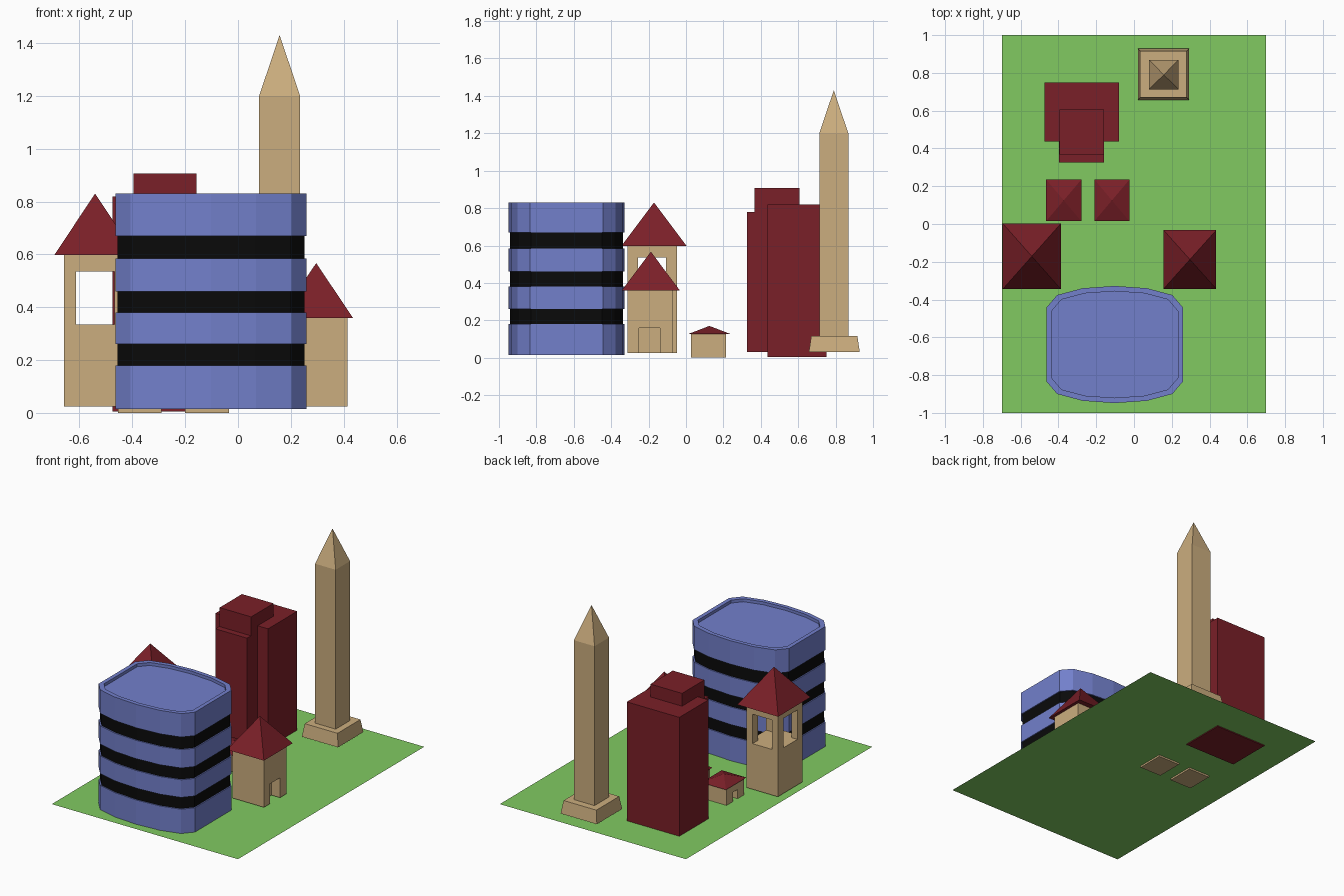
import bpy, bmesh

if "Cube" in bpy.data.objects:
    bpy.data.objects.remove(bpy.data.objects["Cube"])


def material(name, rgb):
    m = bpy.data.materials.new(name)
    m.diffuse_color = (*rgb, 1)
    m.use_nodes = True
    m.node_tree.nodes["Principled BSDF"].inputs["Base Color"].default_value = m.diffuse_color
    return m


GREEN = material("grass", (0.22, 0.59, 0.12))
TAN = material("sandstone", (0.60, 0.42, 0.21))
RED = material("dark_red", (0.195, 0.014, 0.021))
BLUE = material("blue", (0.17, 0.215, 0.60))
BLACK = material("black_glass", (0.003, 0.003, 0.003))


def loft(name, rings, mat):
    """Closed skin through rings of points; a one-point ring is an apex."""
    bm = bmesh.new()
    vs = [[bm.verts.new(p) for p in r] for r in rings]
    n = len(vs[0])
    for a, b in zip(vs, vs[1:]):
        for i in range(n):
            j = (i + 1) % n
            bm.faces.new((a[i], a[j], b[0]) if len(b) == 1 else (a[i], a[j], b[j], b[i]))
    bm.faces.new(vs[0][::-1])
    if len(vs[-1]) > 1:
        bm.faces.new(vs[-1])
    bmesh.ops.recalc_face_normals(bm, faces=bm.faces)
    me = bpy.data.meshes.new(name)
    bm.to_mesh(me)
    bm.free()
    me.materials.append(mat)
    ob = bpy.data.objects.new(name, me)
    bpy.context.collection.objects.link(ob)
    return ob


def rect(x0, x1, y0, y1, z, inset=0):
    i = inset
    return [(x0 + i, y0 + i, z), (x1 - i, y0 + i, z), (x1 - i, y1 - i, z), (x0 + i, y1 - i, z)]


def box(name, x0, x1, y0, y1, z0, z1, mat, taper=0):
    return loft(name, [rect(x0, x1, y0, y1, z0), rect(x0, x1, y0, y1, z1, taper)], mat)


def pyramid(name, x0, x1, y0, y1, z0, z1, mat):
    return loft(name, [rect(x0, x1, y0, y1, z0), [((x0 + x1) / 2, (y0 + y1) / 2, z1)]], mat)


def cut(ob, *dims):
    """Subtract a box from an object and discard the cutter."""
    cutter = box("cutter", *dims, TAN)
    cutter.hide_render = True
    mod = ob.modifiers.new("cut", "BOOLEAN")
    mod.operation, mod.solver, mod.object = "DIFFERENCE", "EXACT", cutter
    dg = bpy.context.evaluated_depsgraph_get()
    me = bpy.data.meshes.new_from_object(ob.evaluated_get(dg))
    ob.modifiers.clear()
    ob.data = me
    bpy.data.objects.remove(cutter)


# Lawn
me = bpy.data.meshes.new("lawn")
me.from_pydata(rect(-0.7, 0.7, -1, 1, 0.012), [], [(0, 1, 2, 3)])
me.materials.append(GREEN)
bpy.context.collection.objects.link(bpy.data.objects.new("lawn", me))

# Office block: rounded outline, mirrored from one quarter
CX, CY, HX, HY = -0.102, -0.638, 0.362, 0.31
quarter = [(0.362, 0.195), (0.305, 0.262), (0.17, 0.298)]
half = quarter + [(0, 0.31)] + [(-x, y) for x, y in quarter[::-1]]
outline = half + [(-x, -y) for x, y in half]


def block_ring(z, inset=0):
    return [(CX + x * (1 - inset / HX), CY + y * (1 - inset / HY), z) for x, y in outline]


levels = [0.015, 0.18, 0.26, 0.38, 0.46, 0.585, 0.67, 0.83]
for k, (z0, z1) in enumerate(zip(levels, levels[1:])):
    if k % 2:
        loft("office_window_band", [block_ring(z0, 0.008), block_ring(z1, 0.008)], BLACK)
    else:
        rings = [block_ring(z0), block_ring(z1)]
        if k == 6:  # parapet with sunken roof
            rings += [block_ring(z1, 0.028), block_ring(z1 - 0.02, 0.028)]
        loft("office_floor", rings, BLUE)

# Red high-rise
box("highrise_main", -0.475, -0.08, 0.437, 0.75, 0.005, 0.82, RED)
box("highrise_front", -0.398, -0.16, 0.325, 0.45, 0.03, 0.778, RED)
box("highrise_penthouse", -0.395, -0.158, 0.367, 0.607, 0.76, 0.907, RED)

# Obelisk
box("obelisk_base", 0.02, 0.292, 0.657, 0.929, 0.03, 0.117, TAN, 0.013)
SX = (0.08, 0.235, 0.713, 0.868)
loft("obelisk_shaft", [rect(*SX, 0.1), rect(*SX, 1.2), [(0.1575, 0.79, 1.43)]], TAN)

# Bell tower, open on all four sides
tower = box("bell_tower_body", -0.658, -0.422, -0.313, -0.047, 0.025, 0.6, TAN)
cut(tower, -0.613, -0.467, -0.5, 0.2, 0.335, 0.535)
cut(tower, -0.8, -0.2, -0.257, -0.107, 0.335, 0.535)
pyramid("bell_tower_roof", -0.695, -0.387, -0.345, 0.003, 0.598, 0.83, RED)

# Gate tower with a doorway on its right side
gate = box("gate_tower_body", 0.178, 0.414, -0.312, -0.07, 0.025, 0.362, TAN)
cut(gate, 0.35, 0.5, -0.25, -0.14, 0.0, 0.16)
pyramid("gate_tower_roof", 0.157, 0.435, -0.343, -0.033, 0.36, 0.567, RED)

# Two cottages with a small doorway on the left side
for x in (-0.372, -0.117):
    cottage = box("cottage_body", x - 0.083, x + 0.083, 0.027, 0.215, 0, 0.13, TAN)
    cut(cottage, x - 0.2, x - 0.045, 0.095, 0.145, 0.01, 0.075)
    pyramid("cottage_roof", x - 0.093, x + 0.093, 0.015, 0.235, 0.128, 0.17, RED)
